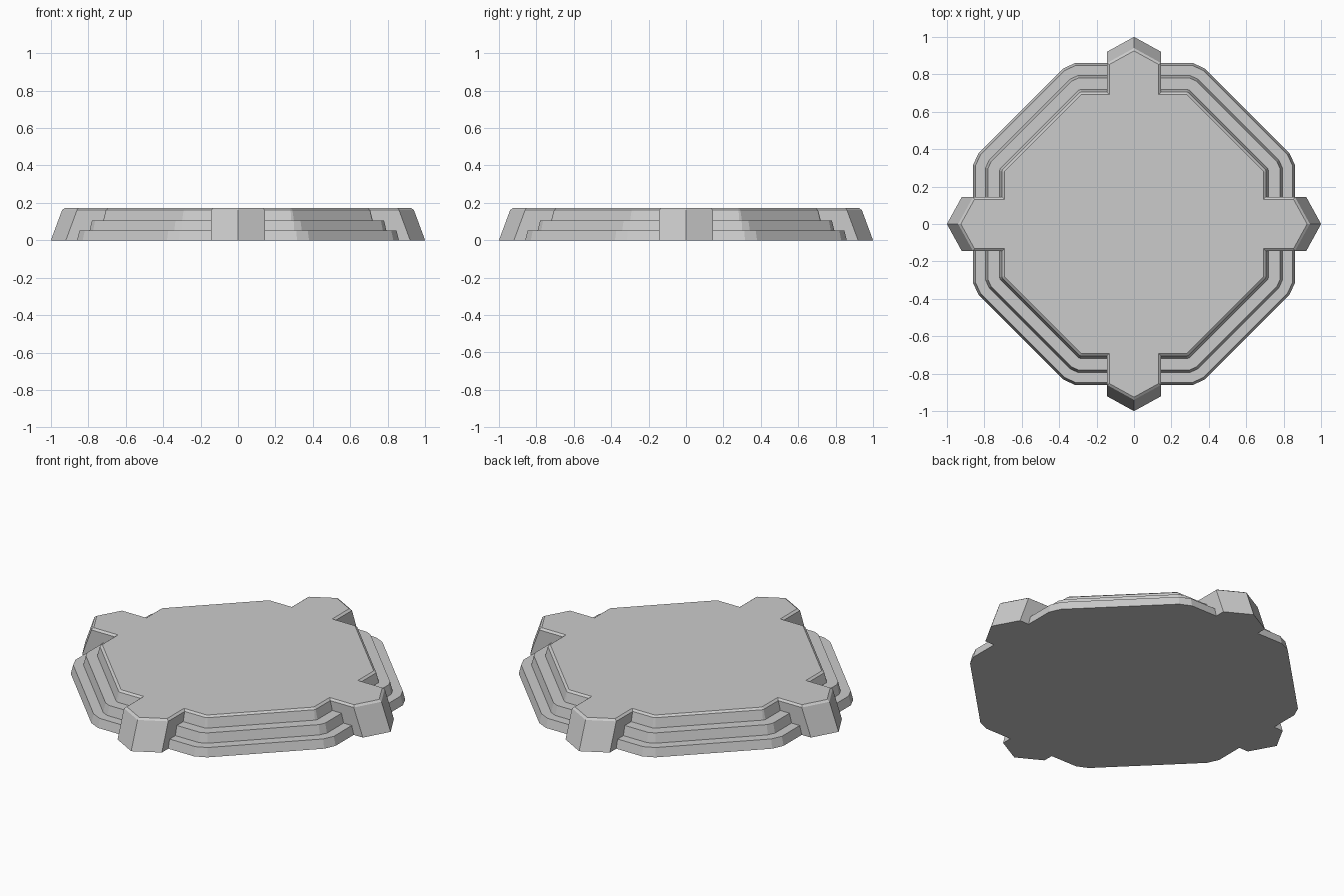
import bpy, bmesh
from math import radians
from mathutils import Vector

if "Cube" in bpy.data.objects:
    bpy.data.objects.remove(bpy.data.objects["Cube"])

HALF_W = 0.145      # half width of the pointed buttresses
EDGE_Z = 0.162      # height where the top bevel starts
TOP_Z = 0.172


def four_sided(quarter):
    """Repeat one quarter of an outline by 90 degree turns."""
    out, pts = [], list(quarter)
    for _ in range(4):
        out += pts
        pts = [(-y, x) for x, y in pts]
    return out


def inset(poly, d):
    """Move every edge of a counter-clockwise outline inwards by d."""
    res, n = [], len(poly)
    for i in range(n):
        a, b, c = (Vector(poly[(i + k) % n]) for k in (-1, 0, 1))
        e1, e2 = (b - a).normalized(), (c - b).normalized()
        n1, n2 = Vector((-e1.y, e1.x)), Vector((-e2.y, e2.x))
        res.append(tuple(b + (n1 + n2) * (d / (1 + n1.dot(n2)))))
    return res


# octagonal step outline with clipped corners
STEP = four_sided([(0.86, 0.315), (0.83, 0.38), (0.38, 0.83), (0.315, 0.86)])


def outline(d, z):
    """Step outline inset by d, joined to the sloping pointed buttresses."""
    corner = inset(STEP, d)[:4]
    a = 0.86 - d
    lean = 0.06 * z / EDGE_Z
    nose = [(a, -HALF_W), (0.92 - lean, -HALF_W), (1.0 - lean, 0),
            (0.92 - lean, HALF_W), (a, HALF_W)]
    return four_sided(nose + corner)


# three slightly tapered steps, then a thin bevel to the flat top
levels = [(0.0, 0.0), (0.013, 0.052), (0.067, 0.052), (0.08, 0.107),
          (0.14, 0.107), (0.154, EDGE_Z)]
rings = [(outline(d, z), z) for d, z in levels]
rings.append((inset(rings[-1][0], 0.013), TOP_Z))

bm = bmesh.new()
loops = [[bm.verts.new((x, y, z)) for x, y in pts] for pts, z in rings]
for lo, hi in zip(loops, loops[1:]):
    for i in range(len(lo)):
        j = (i + 1) % len(lo)
        bm.faces.new((lo[i], lo[j], hi[j], hi[i]))
bm.faces.new(loops[0][::-1])
bm.faces.new(loops[-1])

# the buttress points coincide where the steps are level
bmesh.ops.remove_doubles(bm, verts=bm.verts, dist=1e-5)
bmesh.ops.dissolve_limit(bm, angle_limit=radians(0.5),
                         verts=bm.verts, edges=bm.edges)
bmesh.ops.recalc_face_normals(bm, faces=bm.faces)

mesh = bpy.data.meshes.new("stepped_platform")
bm.to_mesh(mesh)
bm.free()
bpy.context.collection.objects.link(
    bpy.data.objects.new("stepped_platform", mesh))
